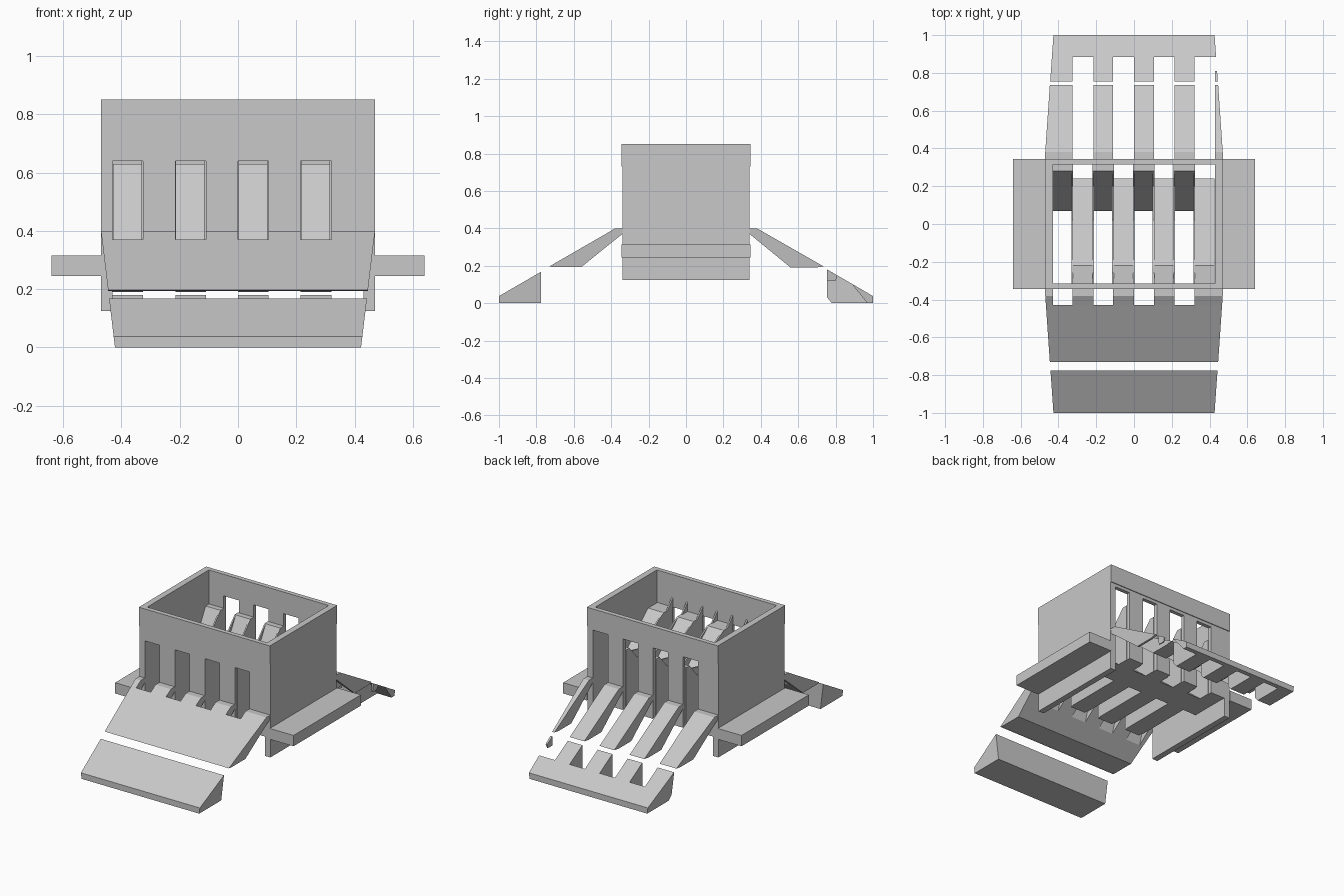
import bpy
import bmesh

cube = bpy.data.objects.get("Cube")
if cube:
    bpy.data.objects.remove(cube, do_unlink=True)

grey = bpy.data.materials.new("light_grey_plastic")
grey.use_nodes = True
colour = (0.58, 0.58, 0.58, 1)
grey.diffuse_color = colour
grey.node_tree.nodes["Principled BSDF"].inputs["Base Color"].default_value = colour

PITCH, SLOT = 0.215, 0.105
HALF, INNER, DEPTH, WALL = 0.47, 0.43, 0.345, 0.03
FLOOR = 0.25
front_slots = [(-INNER + PITCH * k, -INNER + PITCH * k + SLOT) for k in range(4)]
back_slots = [(b, b + PITCH - SLOT) for a, b in front_slots]


def solids(slots):
    """Ranges of x left standing between the slots."""
    edges = [-HALF] + [x for s in slots for x in s] + [HALF]
    return [(a, b) for a, b in zip(edges[::2], edges[1::2]) if b - a > 0.001]


def half_width(z):
    """The flaps narrow towards the ground."""
    return min(HALF, 0.422 + 0.12 * z)


def prisms(name, profile, spans, taper=False):
    """Extrude a (y, z) profile along x over each span."""
    bm = bmesh.new()
    for x0, x1 in spans:
        rings = []
        for x in (x0, x1):
            ring = []
            for y, z in profile:
                w = half_width(z) if taper else 1
                ring.append(bm.verts.new((max(-w, min(w, x)), y, z)))
            rings.append(ring)
        bm.faces.new(rings[0])
        bm.faces.new(rings[1][::-1])
        n = len(profile)
        for i in range(n):
            j = (i + 1) % n
            bm.faces.new((rings[0][j], rings[0][i], rings[1][i], rings[1][j]))
    bmesh.ops.recalc_face_normals(bm, faces=bm.faces)
    mesh = bpy.data.meshes.new(name)
    bm.to_mesh(mesh)
    bm.free()
    mesh.materials.append(grey)
    obj = bpy.data.objects.new(name, mesh)
    bpy.context.collection.objects.link(obj)
    return obj


def rect(y0, y1, z0, z1):
    return [(y0, z0), (y1, z0), (y1, z1), (y0, z1)]


full = [(-HALF, HALF)]
sides = [(-HALF, -INNER), (INNER, HALF)]
FACE = DEPTH - 0.005
BACK = DEPTH - WALL

# Box side walls and mounting flanges
prisms("side_walls", rect(-FACE, FACE, 0.125, 0.73), sides)
prisms("side_rims", rect(-DEPTH, DEPTH, 0.73, 0.85), sides)
prisms("side_flanges", rect(-DEPTH, DEPTH, 0.245, 0.315), [(-0.64, -HALF), (HALF, 0.64)])

# Front and back walls: rim, band above the slots, and posts between them
for label, s, slots, top in (("front", -1, front_slots, 0.64), ("back", 1, back_slots, 0.71)):
    prisms(label + "_rim", rect(s * BACK, s * DEPTH, 0.73, 0.85), full)
    prisms(label + "_band", rect(s * BACK, s * FACE, top, 0.73), full)
    prisms(label + "_posts", rect(s * BACK, s * FACE, FLOOR, top), solids(slots))

# Inner ramps, alternating in direction and joined to the opposite wall
prisms("front_facing_ramps", [(0.07, FLOOR), (BACK, FLOOR), (BACK, 0.63), (0.28, 0.63)],
       [(a + 0.002, b - 0.006) for a, b in front_slots])
prisms("back_facing_ramps", [(0.24, FLOOR), (-BACK, FLOOR), (-BACK, 0.64), (-0.22, 0.64)],
       [(a - 0.006, b - 0.004) for a, b in back_slots])

# Thin partitions between neighbouring ramps
boundaries = sorted(x for s in front_slots for x in s)[1:]
prisms("ramp_partitions",
       [(-BACK, FLOOR), (0.24, FLOOR), (BACK, FLOOR), (BACK, 0.63), (0.28, 0.63),
        (0.2, 0.54), (0.02, 0.5), (-0.22, 0.64), (-0.26, 0.64), (-BACK, 0.7)],
       [(x - 0.006, x + 0.003) for x in boundaries])

# Front flap: notched at the wall, solid below
prisms("front_flap_teeth",
       [(-0.34, 0.4), (-0.38, 0.4), (-0.43, 0.37), (-0.46, 0.274), (-0.34, 0.37)],
       solids(front_slots), True)
prisms("front_flap", [(-0.43, 0.37), (-0.73, 0.197), (-0.71, 0.193), (-0.56, 0.193), (-0.46, 0.274)],
       full, True)
prisms("front_toe", [(-0.775, 0), (-0.775, 0.168), (-1, 0.038), (-1, 0)], full, True)

# Back flap: long fingers and a comb-shaped toe with sloping notch ends
prisms("back_flap_fingers",
       [(0.34, 0.4), (0.38, 0.4), (0.735, 0.197), (0.69, 0.19), (0.56, 0.19), (0.34, 0.37)],
       solids(back_slots), True)
prisms("back_toe", [(0.97, 0), (1, 0), (1, 0.038), (0.885, 0.105)], full, True)
prisms("back_toe_teeth", [(0.755, 0.03), (0.78, 0), (0.97, 0), (0.885, 0.105), (0.755, 0.18)],
       solids(back_slots)[:-1], True)
# Thin remnant at the outer edge of the comb
prisms("back_toe_sliver", [(0.755, 0.12), (0.8, 0.12), (0.81, 0.148), (0.755, 0.18)],
       solids(back_slots)[-1:], True)
